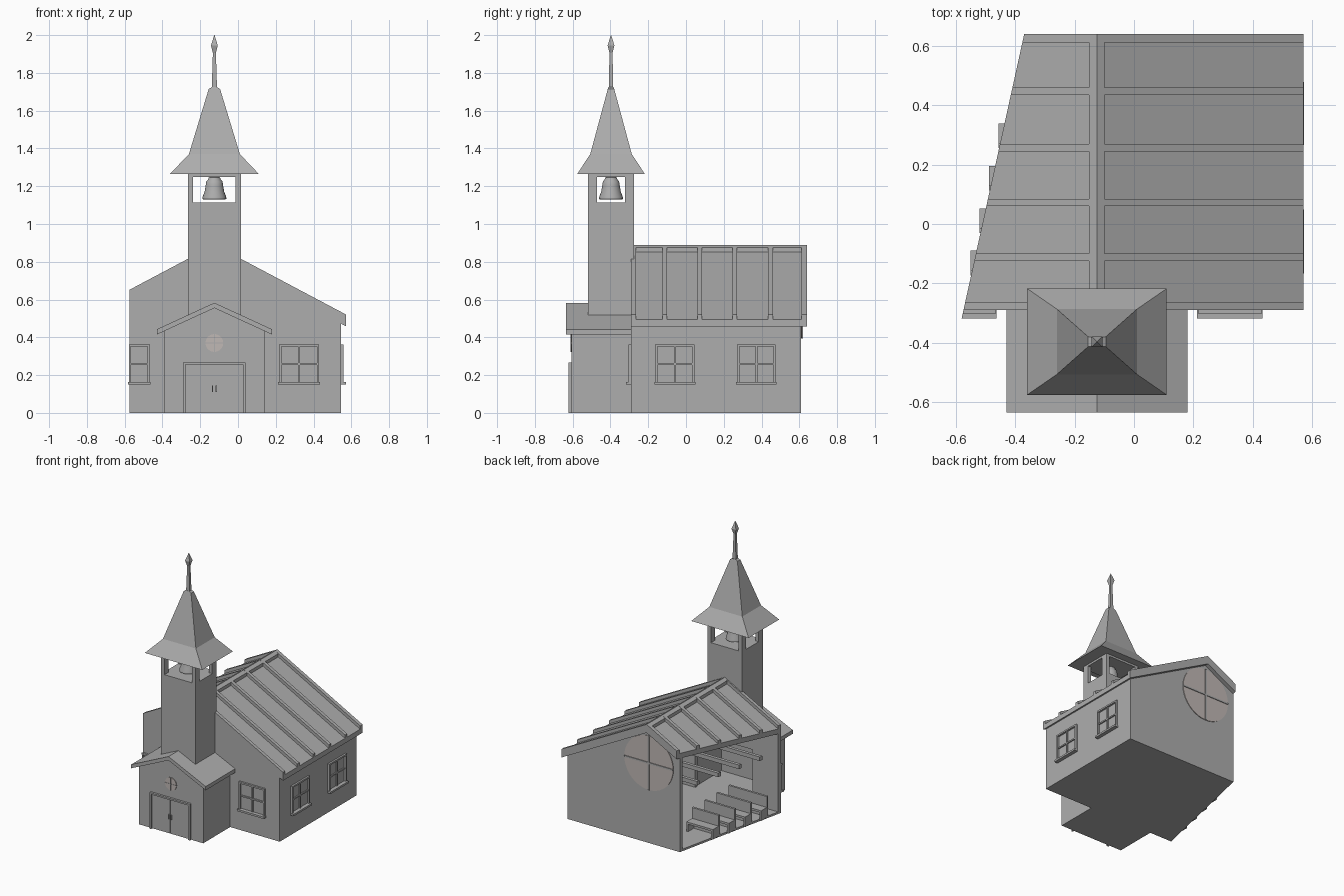
import bpy, bmesh, math
from mathutils import Vector, Matrix

if "Cube" in bpy.data.objects:
    bpy.data.objects.remove(bpy.data.objects["Cube"])

CX, TY = -0.125, -0.397          # centre line of the chapel, tower centre
SLOPE = 0.53

def material(name, rgb):
    m = bpy.data.materials.new(name)
    m.diffuse_color = (*rgb, 1)
    m.use_nodes = True
    m.node_tree.nodes["Principled BSDF"].inputs["Base Color"].default_value = m.diffuse_color
    return m

STONE = material("plain_grey", (0.42, 0.42, 0.42))
GLASS = material("pale_glass", (0.53, 0.48, 0.46))

def finish(name, bm, mat=STONE, cut=False):
    """Turn a bmesh into an object; optionally slice it with the cutaway plane."""
    if cut:
        bmesh.ops.bisect_plane(bm, geom=bm.verts[:] + bm.edges[:] + bm.faces[:], dist=1e-5,
                               plane_co=(-0.575, -0.29, 0), plane_no=Vector((-1, 0.22, 0)).normalized(),
                               clear_outer=True)
        bmesh.ops.holes_fill(bm, edges=[e for e in bm.edges if e.is_boundary], sides=0)
    bmesh.ops.recalc_face_normals(bm, faces=bm.faces[:])
    me = bpy.data.meshes.new(name)
    bm.to_mesh(me)
    bm.free()
    me.materials.append(mat)
    ob = bpy.data.objects.new(name, me)
    bpy.context.collection.objects.link(ob)
    return ob

def boxes(name, items, mat=STONE, cut=False):
    """Object made of boxes given as (x0, x1, y0, y1, z0, z1)."""
    bm = bmesh.new()
    for x0, x1, y0, y1, z0, z1 in items:
        bmesh.ops.create_cube(bm, size=1, matrix=Matrix.Translation(
            ((x0 + x1) / 2, (y0 + y1) / 2, (z0 + z1) / 2)) @ Matrix.Diagonal((x1 - x0, y1 - y0, z1 - z0, 1)))
    return finish(name, bm, mat, cut)

def prisms(name, profile, spans, cut=False):
    """Extrude an (x, z) profile along y over each (y0, y1) span."""
    bm = bmesh.new()
    for y0, y1 in spans:
        a = [bm.verts.new((x, y0, z)) for x, z in profile]
        b = [bm.verts.new((x, y1, z)) for x, z in profile]
        bm.faces.new(a)
        bm.faces.new(b[::-1])
        for i in range(len(a)):
            j = (i + 1) % len(a)
            bm.faces.new((a[i], a[j], b[j], b[i]))
    return finish(name, bm, cut=cut)

def chevron(half, top, bottom, slope):
    """Roof cross-section between two heights at the ridge."""
    d = half * slope
    return [(CX - half, top - d), (CX, top), (CX + half, top - d),
            (CX + half, bottom - d), (CX, bottom), (CX - half, bottom - d)]

def disc(name, y, z, r, depth, mat):
    bm = bmesh.new()
    bmesh.ops.create_cone(bm, cap_ends=True, segments=40, radius1=r, radius2=r, depth=depth,
                          matrix=Matrix.Translation((CX, y, z)) @ Matrix.Rotation(math.pi / 2, 4, 'X'))
    return finish(name, bm, mat)

# ---- nave walls and floor (built whole, then sliced open on the left) ----
wt, wall_half = 0.83, 0.67
eave = wt - wall_half * SLOPE
L, R = CX - wall_half, CX + wall_half
gable = [(L, 0), (R, 0), (R, eave), (CX, wt), (L, eave)]
doorway = [(L, 0), (-0.36, 0), (-0.36, 0.42), (0.11, 0.42), (0.11, 0), (R, 0), (R, eave), (CX, wt), (L, eave)]
prisms("front_wall", doorway, [(-0.29, -0.265)], cut=True)
prisms("back_wall", gable, [(0.585, 0.61)], cut=True)
boxes("right_wall", [(R - 0.025, R, -0.29, 0.61, 0, eave)])
boxes("nave_floor", [(L, R, -0.29, 0.61, 0, 0.015)], cut=True)

# ---- nave roof: panels, raised ribs, ridge strip ----
half = 0.697
prisms("roof_panels", chevron(half, 0.865, 0.828, SLOPE), [(-0.29, 0.64)], cut=True)
ribs = [(-0.29, -0.265), (-0.125, -0.1), (0.06, 0.085), (0.245, 0.27), (0.435, 0.46), (0.612, 0.64)]
prisms("roof_ribs", chevron(half, 0.89, 0.86, SLOPE), ribs, cut=True)
prisms("roof_ridge", chevron(0.026, 0.889, 0.86, SLOPE), [(-0.289, 0.639)])

# ---- interior: tie beams and pews ----
boxes("tie_beams", [(L, R - 0.01, (a + b) / 2 - 0.012, (a + b) / 2 + 0.012, 0.445, 0.475)
                    for a, b in ribs[1:5]], cut=True)
pews = []
for i in range(4):
    y = -0.165 + i * 0.143
    x0 = -0.552 + 0.22 * (y + 0.165)
    x1 = -0.24
    pews += [(x0, x1, y - 0.008, y + 0.008, 0.01, 0.165),          # backrest
             (x0, x1, y, y + 0.075, 0.07, 0.085),                  # seat
             (x0, x0 + 0.014, y, y + 0.075, 0.01, 0.085),          # end panels
             (x1 - 0.014, x1, y, y + 0.075, 0.01, 0.085)]
boxes("pews", pews)

# ---- windows: frame, cross bars and sill, on the front or right wall ----
def window(name, u0, u1, side):
    z0, z1, t = 0.155, 0.363, 0.012
    m, zm = (u0 + u1) / 2, (z0 + z1) / 2
    bars = [(u0, u0 + t, z0, z1, 0.014), (u1 - t, u1, z0, z1, 0.014),
            (u0, u1, z1 - t, z1, 0.014), (u0 - 0.004, u1 + 0.004, z0 - 0.006, z0 + t - 0.004, 0.028),
            (m - 0.005, m + 0.005, z0, z1, 0.009), (u0, u1, zm - 0.005, zm + 0.005, 0.009)]
    if side == 'front':
        items = [(a, b, -0.29 - d, -0.285, c, e) for a, b, c, e, d in bars]
    else:
        items = [(R - 0.005, R + d, a, b, c, e) for a, b, c, e, d in bars]
    boxes(name, items, cut=(side == 'front'))

window("front_window_right", 0.217, 0.43, 'front')
window("front_window_left", -0.68, -0.467, 'front')
window("side_window_front", -0.163, 0.045, 'right')
window("side_window_back", 0.27, 0.475, 'right')

# ---- round windows with crossing bars ----
disc("back_round_window", 0.611, 0.595, 0.2, 0.008, GLASS)
boxes("back_round_window_bars", [(CX - 0.006, CX + 0.006, 0.61, 0.62, 0.395, 0.795),
                                 (CX - 0.2, CX + 0.2, 0.61, 0.62, 0.589, 0.601)])
disc("porch_round_window", -0.606, 0.37, 0.047, 0.008, GLASS)
boxes("porch_round_window_bars", [(CX - 0.002, CX + 0.002, -0.612, -0.605, 0.323, 0.417),
                                  (CX - 0.047, CX + 0.047, -0.612, -0.605, 0.368, 0.372)])

# ---- porch ----
ph, ps = 0.264, 0.46
prisms("porch_front", [(CX - ph, 0), (CX + ph, 0), (CX + ph, 0.557 - ph * ps), (CX, 0.557),
                       (CX - ph, 0.557 - ph * ps)], [(-0.605, -0.585)])
boxes("porch_sides_and_floor", [(CX - ph, CX - ph + 0.02, -0.605, -0.29, 0, 0.437),
                                (CX + ph - 0.02, CX + ph, -0.605, -0.29, 0, 0.437),
                                (CX - ph, CX + ph, -0.605, -0.29, 0, 0.015)])
prisms("porch_roof", chevron(0.305, 0.583, 0.555, ps), [(-0.635, -0.288)])

# ---- double door ----
boxes("door_frame", [(-0.29, -0.277, -0.621, -0.6, 0, 0.268), (0.027, 0.04, -0.621, -0.6, 0, 0.268),
                     (-0.29, 0.04, -0.621, -0.6, 0.256, 0.268)])
boxes("door_leaves", [(-0.277, CX - 0.003, -0.61, -0.6, 0.003, 0.256),
                      (CX + 0.003, 0.027, -0.61, -0.6, 0.003, 0.256)])
boxes("door_handles", [(CX + s - 0.003, CX + s + 0.003, -0.619, -0.608, 0.11, 0.145)
                       for s in (-0.01, 0.01)])

# ---- tower with open belfry ----
tx0, tx1, ty0, ty1 = -0.265, 0.015, -0.52, -0.275
boxes("tower", [(tx0, tx1, ty0, ty1, 0.5, 1.115)])
boxes("belfry_posts", [(x, x + 0.027, y, y + 0.048, 1.11, 1.26)
                       for x in (tx0, tx1 - 0.027) for y in (ty0, ty1 - 0.048)])
boxes("belfry_lintel", [(tx0, tx1, ty0, ty1, 1.25, 1.268)])

# ---- flared spire and finial: stacked rectangles ----
def loft(name, levels):
    bm = bmesh.new()
    rings = [[bm.verts.new((CX + sx * hx, TY + sy * hy, z))
              for sx, sy in ((-1, -1), (1, -1), (1, 1), (-1, 1))] for z, hx, hy in levels]
    bm.faces.new(rings[0])
    bm.faces.new(rings[-1])
    for a, b in zip(rings, rings[1:]):
        for i in range(4):
            j = (i + 1) % 4
            bm.faces.new((a[i], a[j], b[j], b[i]))
    finish(name, bm)

loft("spire", [(1.265, 0.235, 0.179), (1.37, 0.135, 0.11), (1.715, 0.03, 0.017), (1.724, 0.014, 0.014)])
loft("finial", [(1.715, 0.014, 0.012), (1.905, 0.008, 0.008), (1.945, 0.018, 0.018), (2.0, 0.001, 0.001)])

# ---- bell ----
profile = [(0, 1.14), (0.055, 1.13), (0.064, 1.132), (0.062, 1.145), (0.052, 1.17), (0.046, 1.205),
           (0.043, 1.225), (0.034, 1.235), (0.03, 1.247), (0, 1.252)]
bm = bmesh.new()
vs = [bm.verts.new((CX + r, TY, z)) for r, z in profile]
es = [bm.edges.new(p) for p in zip(vs, vs[1:])]
bmesh.ops.spin(bm, geom=vs + es, cent=(CX, TY, 0), axis=(0, 0, 1), angle=2 * math.pi, steps=28)
bmesh.ops.remove_doubles(bm, verts=bm.verts[:], dist=1e-4)
bell = finish("bell", bm)
bpy.context.view_layer.objects.active = bell
bell.select_set(True)
bpy.ops.object.shade_smooth_by_angle(angle=math.radians(40))
